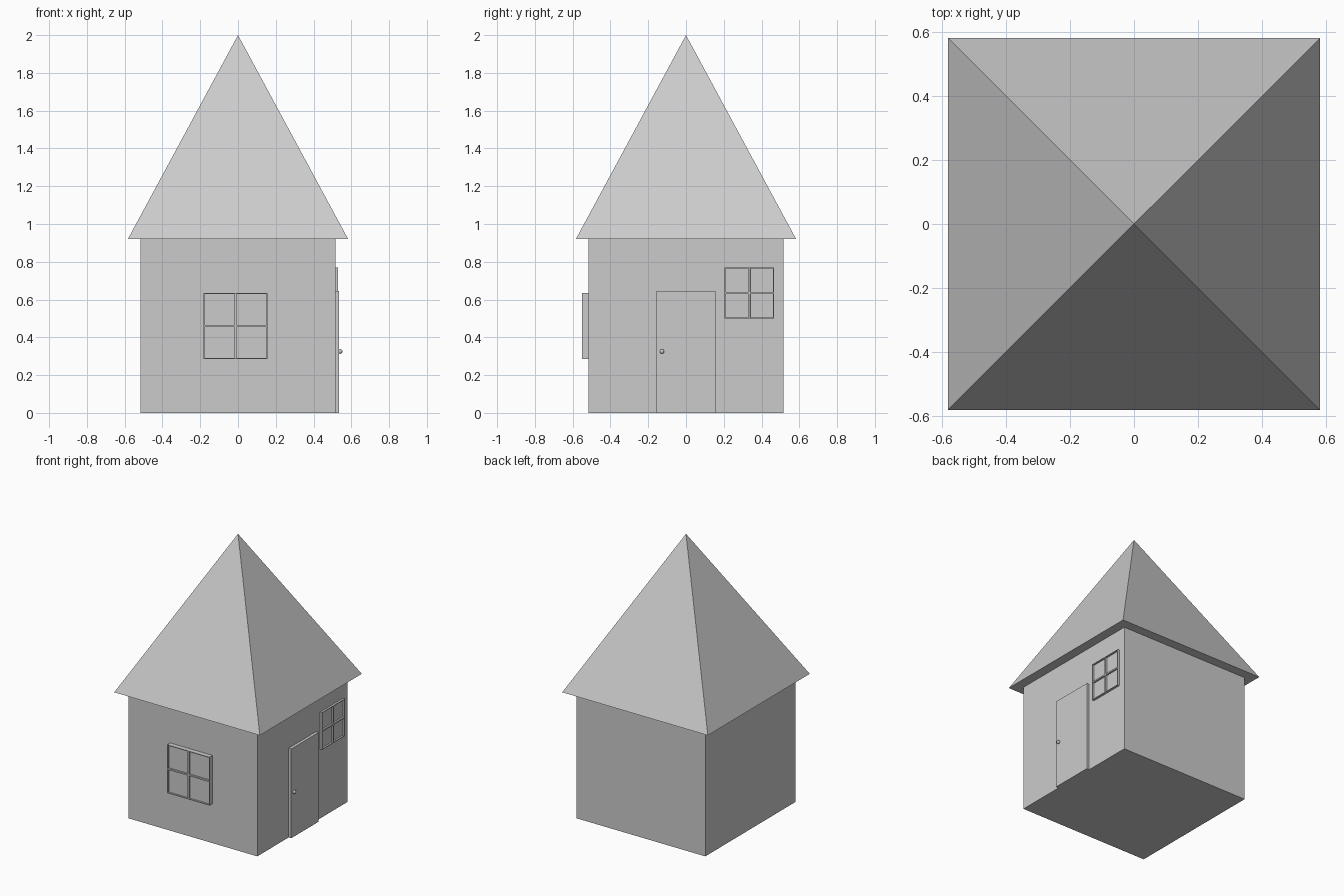
import bpy, bmesh, math
from mathutils import Matrix, Vector

if "Cube" in bpy.data.objects:
    bpy.data.objects.remove(bpy.data.objects["Cube"])


def add_object(name, bm):
    bmesh.ops.recalc_face_normals(bm, faces=bm.faces)
    mesh = bpy.data.meshes.new(name)
    bm.to_mesh(mesh)
    bm.free()
    obj = bpy.data.objects.new(name, mesh)
    bpy.context.collection.objects.link(obj)
    return obj


def box(name, lo, hi):
    lo, hi = Vector(lo), Vector(hi)
    bm = bmesh.new()
    bmesh.ops.create_cube(bm, size=1)
    bmesh.ops.scale(bm, vec=hi - lo, verts=bm.verts)
    bmesh.ops.translate(bm, vec=(lo + hi) / 2, verts=bm.verts)
    return add_object(name, bm)


def window(name, width, height, depth, recess, bar, location, turn):
    """Four-pane window facing -y before turning; location is the wall point at its centre."""
    bm = bmesh.new()
    bmesh.ops.create_grid(bm, x_segments=2, y_segments=2, size=0.5)
    bmesh.ops.scale(bm, vec=(width, height, 1), verts=bm.verts)
    bmesh.ops.rotate(bm, matrix=Matrix.Rotation(math.pi / 2, 3, 'X'), verts=bm.verts)
    bmesh.ops.translate(bm, vec=(0, -depth, 0), verts=bm.verts)
    panes = bm.faces[:]
    border = [e for e in bm.edges if e.is_boundary]
    # sides running back to the wall
    sides = bmesh.ops.extrude_edge_only(bm, edges=border)["geom"]
    back = [g for g in sides if isinstance(g, bmesh.types.BMVert)]
    bmesh.ops.translate(bm, vec=(0, depth, 0), verts=back)
    # frame bars, then sunken glass
    bmesh.ops.inset_individual(bm, faces=panes, thickness=bar)
    bmesh.ops.inset_individual(bm, faces=panes, thickness=0.0005)
    glass = [v for f in panes for v in f.verts]
    bmesh.ops.translate(bm, vec=(0, recess, 0), verts=glass)
    bmesh.ops.rotate(bm, matrix=Matrix.Rotation(turn, 3, 'Z'), verts=bm.verts)
    bmesh.ops.translate(bm, vec=location, verts=bm.verts)
    return add_object(name, bm)


W = 0.515  # half width of the walls

# walls, tucked slightly up inside the roof
box("walls", (-W, -W, 0), (W, W, 1.03))

# pyramid roof with closed eaves
bm = bmesh.new()
bmesh.ops.create_cone(bm, cap_ends=True, segments=4, radius1=0.583 * math.sqrt(2),
                      radius2=0, depth=1.08)
bmesh.ops.remove_doubles(bm, verts=bm.verts, dist=1e-4)
corner = max(bm.verts, key=lambda v: v.co.xy.length).co
turn = math.pi / 4 - math.atan2(corner.y, corner.x)
bmesh.ops.rotate(bm, matrix=Matrix.Rotation(turn, 3, 'Z'), verts=bm.verts)
bmesh.ops.translate(bm, vec=(0, 0, 0.92 + 0.54), verts=bm.verts)
add_object("roof", bm)

# door and knob
box("door", (W - 0.01, -0.157, 0), (0.536, 0.157, 0.646))
bm = bmesh.new()
bmesh.ops.create_uvsphere(bm, u_segments=16, v_segments=8, radius=0.012)
bmesh.ops.translate(bm, vec=(0.541, -0.127, 0.325), verts=bm.verts)
knob = add_object("door_knob", bm)
knob.data.shade_smooth()

# windows
window("front_window", 0.338, 0.35, 0.035, 0.012, 0.007, (-0.013, -W, 0.46), 0)
window("side_window", 0.26, 0.27, 0.015, 0.012, 0.007, (W, 0.335, 0.635), math.pi / 2)
